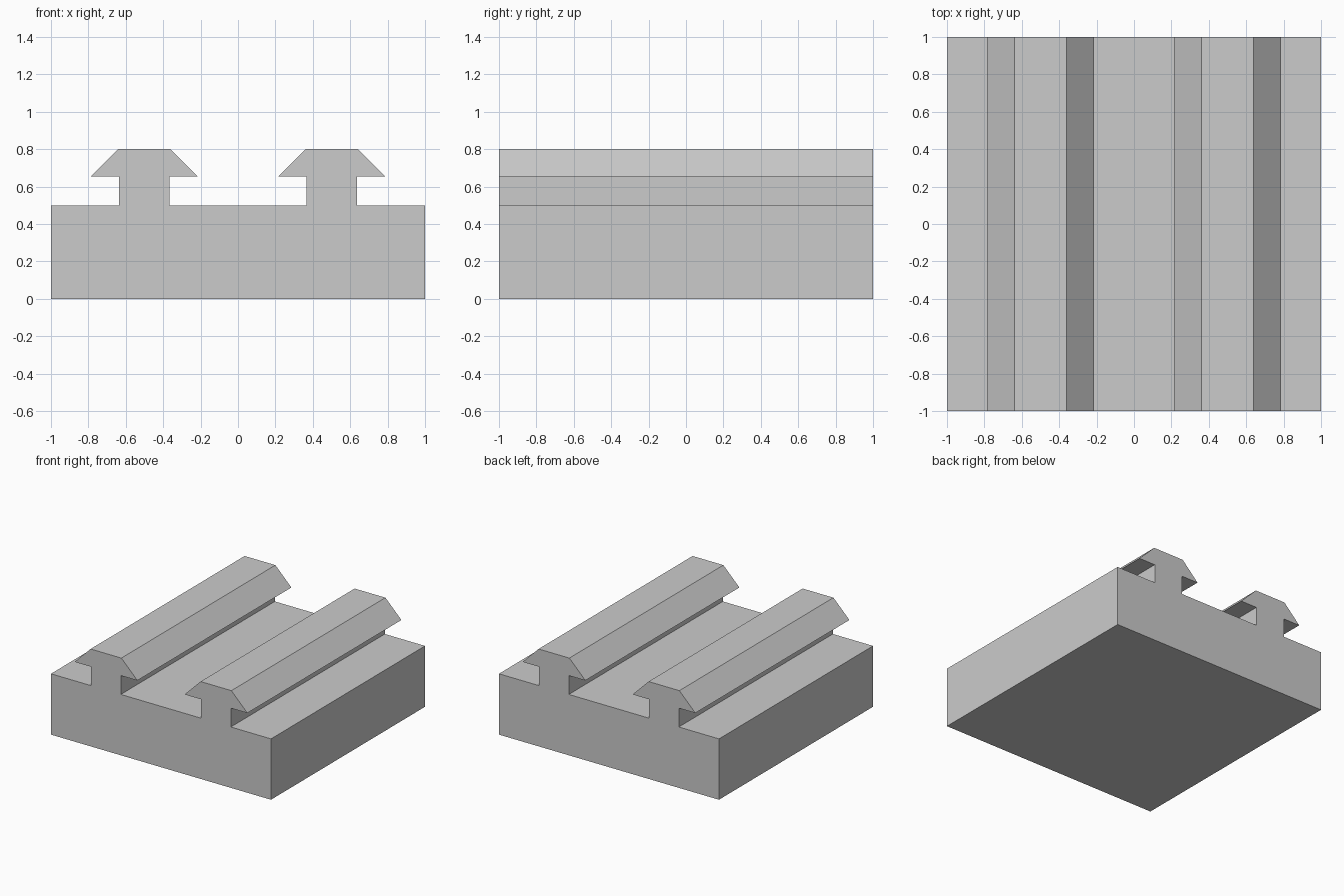
import bpy
import bmesh

if "Cube" in bpy.data.objects:
    bpy.data.objects.remove(bpy.data.objects["Cube"], do_unlink=True)

# Plain grey material
GREY = (0.6, 0.6, 0.6, 1)
grey = bpy.data.materials.new("plain_grey")
grey.use_nodes = True
grey.diffuse_color = GREY
grey.node_tree.nodes["Principled BSDF"].inputs["Base Color"].default_value = GREY

HALF, DECK_Z, LIP_Z, TOP_Z = 1.0, 0.5, 0.655, 0.8
STEM, LIP, CROWN = 0.135, 0.285, 0.14


def rail_outline(cx):
    """Mushroom-shaped rail section, from its left foot to its right foot."""
    side = [(STEM, DECK_Z), (STEM, LIP_Z), (LIP, LIP_Z), (CROWN, TOP_Z)]
    return [(cx - x, z) for x, z in side] + [(cx + x, z) for x, z in reversed(side)]


# Base block with two undercut rails, extruded front to back
outline = [(-HALF, 0), (-HALF, DECK_Z)]
for centre in (-0.5, 0.5):
    outline += rail_outline(centre)
outline += [(HALF, DECK_Z), (HALF, 0)]

bm = bmesh.new()
front = bm.faces.new([bm.verts.new((x, -HALF, z)) for x, z in outline])
swept = bmesh.ops.extrude_face_region(bm, geom=[front], use_keep_orig=True)
back_verts = [v for v in swept["geom"] if isinstance(v, bmesh.types.BMVert)]
bmesh.ops.translate(bm, verts=back_verts, vec=(0, 2 * HALF, 0))
bmesh.ops.recalc_face_normals(bm, faces=bm.faces)

mesh = bpy.data.meshes.new("railed_base")
bm.to_mesh(mesh)
bm.free()
mesh.materials.append(grey)
bpy.context.collection.objects.link(bpy.data.objects.new("railed_base", mesh))
